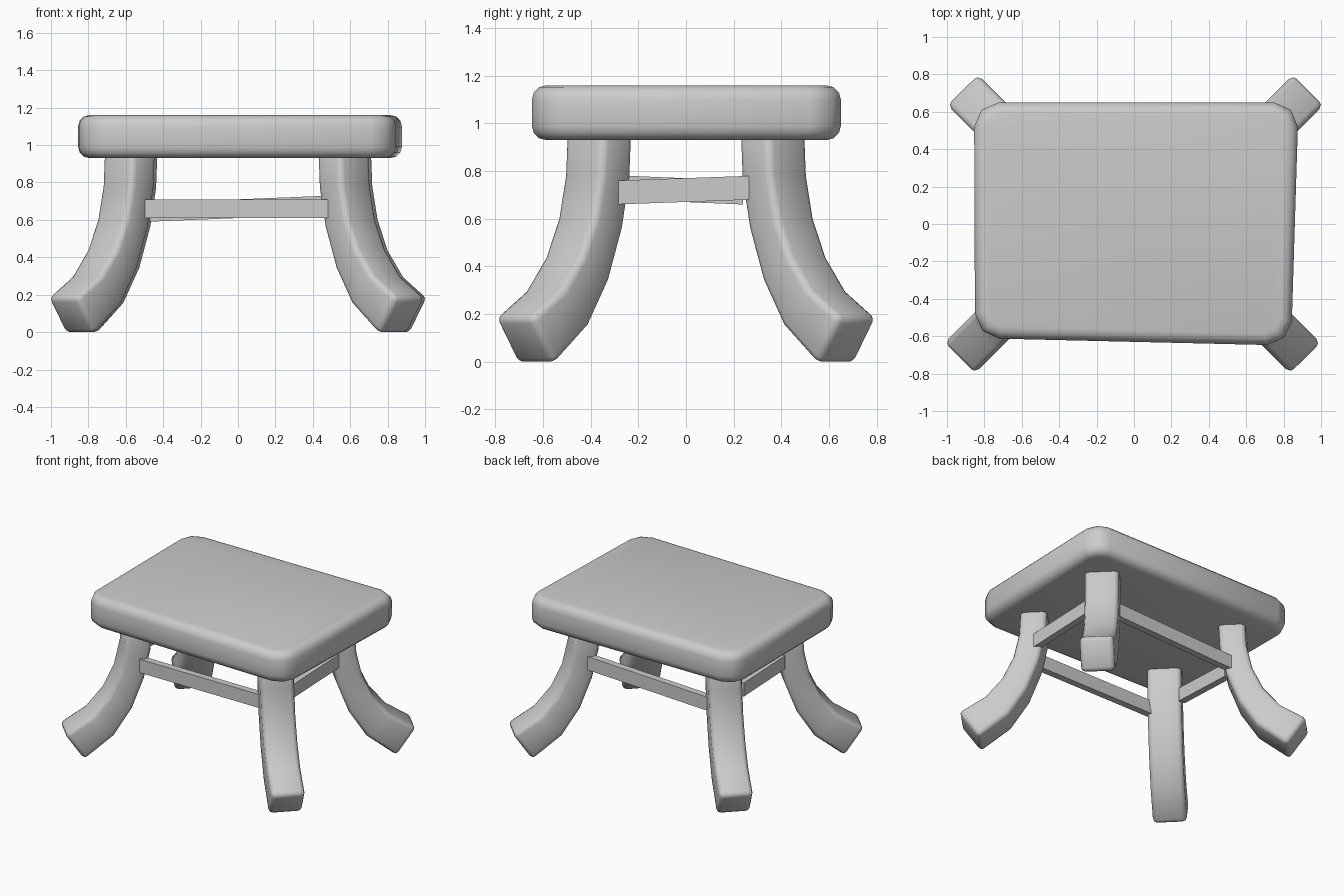
import bpy
import bmesh
from math import radians
from mathutils import Vector

cube = bpy.data.objects.get("Cube")
if cube:
    bpy.data.objects.remove(cube, do_unlink=True)

GREY = (0.6, 0.6, 0.6, 1)
mat = bpy.data.materials.new("light grey")
mat.use_nodes = True
mat.diffuse_color = GREY
mat.node_tree.nodes["Principled BSDF"].inputs["Base Color"].default_value = GREY


def loft(name, rings):
    """Skin a closed solid through rings of equal point count."""
    bm = bmesh.new()
    loops = [[bm.verts.new(p) for p in ring] for ring in rings]
    n = len(loops[0])
    for a, b in zip(loops, loops[1:]):
        for i in range(n):
            j = (i + 1) % n
            bm.faces.new((a[i], a[j], b[j], b[i]))
    bm.faces.new(loops[0])
    bm.faces.new(loops[-1])
    bmesh.ops.recalc_face_normals(bm, faces=bm.faces)
    mesh = bpy.data.meshes.new(name)
    bm.to_mesh(mesh)
    bm.free()
    mesh.materials.append(mat)
    obj = bpy.data.objects.new(name, mesh)
    bpy.context.collection.objects.link(obj)
    return obj


def soften(obj, width, segments, angle):
    """Round the sharp edges and shade smooth."""
    bev = obj.modifiers.new("rounded edges", "BEVEL")
    bev.width = width
    bev.segments = segments
    bev.limit_method = "ANGLE"
    bev.angle_limit = radians(angle)
    obj.data.shade_smooth()


# Seat: slightly skewed slab with cut corners and a rounded rim
corners = [Vector(c) for c in ((-0.85, -0.61), (0.84, -0.65), (0.88, 0.65), (-0.855, 0.65))]
outline = []
for i, c in enumerate(corners):
    before = (corners[i - 1] - c).normalized()
    after = (corners[(i + 1) % 4] - c).normalized()
    outline += [c + before * 0.13, c + (before + after) * 0.04, c + after * 0.13]
seat = loft("seat", [[(p.x, p.y, z) for p in outline] for z in (0.93, 1.16)])
soften(seat, 0.06, 3, 60)

# Legs: curved square bars splayed along the diagonals
# Each row holds outer reach, outer height, inner reach, inner height
PROFILE = [
    (0.095, 0.96, -0.085, 0.96),
    (0.105, 0.78, -0.075, 0.77),
    (0.145, 0.60, -0.03, 0.56),
    (0.22, 0.44, 0.053, 0.34),
    (0.335, 0.30, 0.175, 0.15),
    (0.515, 0.185, 0.38, -0.012),
]
HALF = 0.115


def leg(name, x, y):
    out = Vector((1 if x > 0 else -1, 1 if y > 0 else -1, 0)).normalized()
    side = Vector((-out.y, out.x, 0)) * HALF
    base = Vector((x, y, 0))
    rings = []
    for ro, zo, ri, zi in PROFILE:
        o = base + out * ro + Vector((0, 0, zo))
        i = base + out * ri + Vector((0, 0, zi))
        rings.append([o - side, o + side, i + side, i - side])
    soften(loft(name, rings), 0.03, 2, 45)


leg("front_right_leg", -0.575, -0.36)
leg("front_left_leg", 0.56, -0.36)
leg("back_left_leg", 0.575, 0.36)
leg("back_right_leg", -0.56, 0.36)


# Stretchers: thin, slightly crooked flat bars between the legs
def stretcher(name, start, end):
    a, b = Vector(start), Vector(end)
    along = (b - a).normalized()
    side = along.cross((0, 0, 1)).normalized() * 0.025
    up = Vector((0, 0, 0.05))
    loft(name, [[p - side - up, p + side - up, p + side + up, p - side + up] for p in (a, b)])


stretcher("front_stretcher", (-0.51, -0.42, 0.66), (0.49, -0.42, 0.66))
stretcher("back_stretcher", (-0.49, 0.42, 0.64), (0.50, 0.42, 0.68))
stretcher("left_stretcher", (0.62, -0.295, 0.71), (0.62, 0.265, 0.73))
stretcher("right_stretcher", (-0.62, -0.24, 0.73), (-0.62, 0.24, 0.71))
